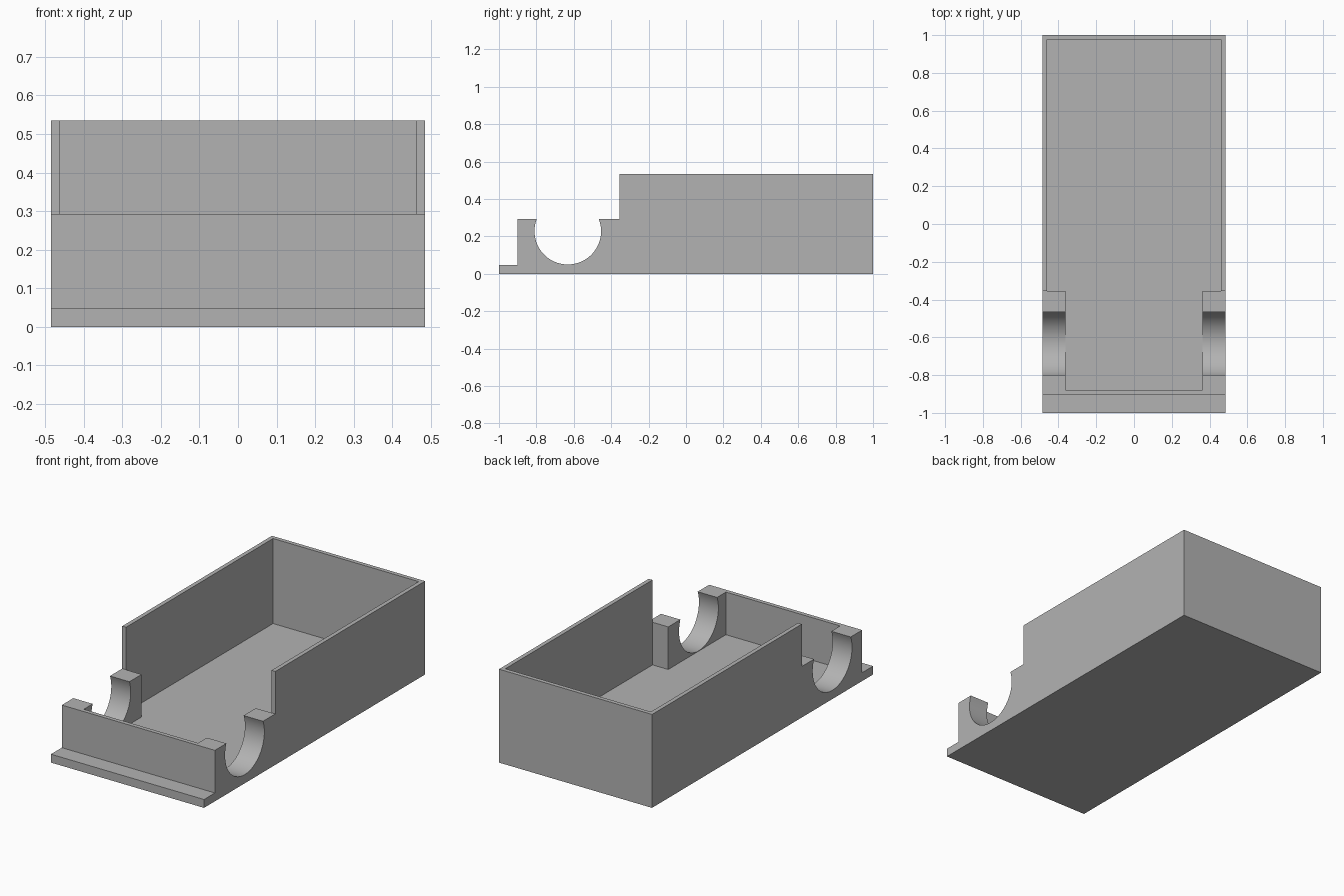
import bpy, bmesh, math
from mathutils import Vector

if "Cube" in bpy.data.objects:
    bpy.data.objects.remove(bpy.data.objects["Cube"], do_unlink=True)

# Main dimensions
HALF_W, HEIGHT = 0.485, 0.535
FLOOR, SHELF = 0.048, 0.292
WALL = 0.024
FRONT, STEP = -0.902, -0.355
RING_Y, RING_Z, RING_R = -0.632, 0.228, 0.178
BLOCK_X = 0.362

grey = bpy.data.materials.new("plain grey")
grey.use_nodes = True
colour = (0.45, 0.45, 0.45, 1)
grey.diffuse_color = colour
grey.node_tree.nodes["Principled BSDF"].inputs["Base Color"].default_value = colour


def prism(name, outline, offset):
    """Extrude a flat closed outline along offset into a solid."""
    bm = bmesh.new()
    face = bm.faces.new([bm.verts.new(p) for p in outline])
    grown = bmesh.ops.extrude_face_region(bm, geom=[face], use_keep_orig=True)
    verts = [g for g in grown["geom"] if isinstance(g, bmesh.types.BMVert)]
    bmesh.ops.translate(bm, verts=verts, vec=Vector(offset))
    bmesh.ops.recalc_face_normals(bm, faces=bm.faces)
    mesh = bpy.data.meshes.new(name)
    bm.to_mesh(mesh)
    bm.free()
    mesh.materials.append(grey)
    obj = bpy.data.objects.new(name, mesh)
    bpy.context.collection.objects.link(obj)
    return obj


# Side profile: front lip, low shelf with round cradle, tall rear box
tilt = math.asin((SHELF - RING_Z) / RING_R)
steps = 48
cradle = []
for i in range(steps + 1):
    a = math.pi - tilt + (math.pi + 2 * tilt) * i / steps
    cradle.append((RING_Y + RING_R * math.cos(a), RING_Z + RING_R * math.sin(a)))
profile = [(-1, 0), (-1, FLOOR), (FRONT, FLOOR), (FRONT, SHELF)] + cradle
profile += [(STEP, SHELF), (STEP, HEIGHT), (1, HEIGHT), (1, 0)]
tray = prism("tray", [(-HALF_W, y, z) for y, z in profile], (2 * HALF_W, 0, 0))

# Hollow: wide at the rear, narrow between the cradle blocks
half = [(BLOCK_X, FRONT + WALL), (BLOCK_X, STEP - 0.001),
        (HALF_W - WALL, STEP - 0.001), (HALF_W - WALL, 1 - WALL)]
plan = half + [(-x, y) for x, y in reversed(half)]
hollow = prism("hollow_cutter", [(x, y, FLOOR) for x, y in plan], (0, 0, HEIGHT))
hollow.hide_render = True

cut = tray.modifiers.new("hollow", "BOOLEAN")
cut.operation = "DIFFERENCE"
cut.solver = "EXACT"
cut.object = hollow

bpy.ops.object.select_all(action="DESELECT")
tray.select_set(True)
bpy.context.view_layer.objects.active = tray
bpy.ops.object.modifier_apply(modifier=cut.name)
bpy.data.objects.remove(hollow, do_unlink=True)
bpy.ops.object.shade_smooth_by_angle(angle=math.radians(30))
